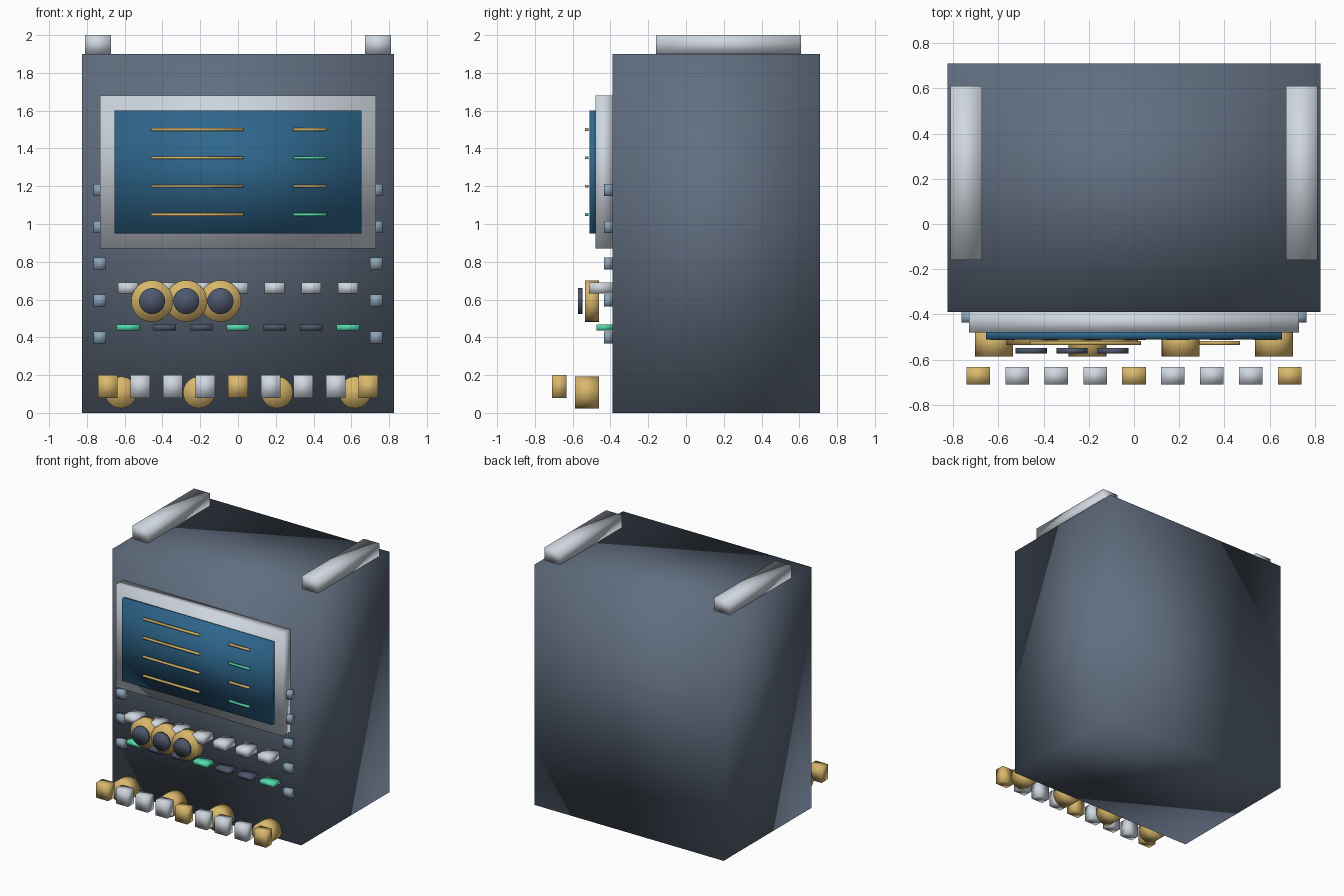
import bpy
from math import pi

cube = bpy.data.objects.get("Cube")
if cube:
    bpy.data.objects.remove(cube, do_unlink=True)


def srgb(c):
    return c / 12.92 if c <= 0.04045 else ((c + 0.055) / 1.055) ** 2.4


def material(name, r, g, b):
    m = bpy.data.materials.new(name)
    m.use_nodes = True
    col = [srgb(v / 255) for v in (r, g, b)] + [1]
    m.diffuse_color = col
    m.node_tree.nodes["Principled BSDF"].inputs["Base Color"].default_value = col
    return m


slate = material("slate", 97, 110, 128)
silver = material("silver", 208, 215, 224)
gold = material("gold", 218, 184, 108)
screen_blue = material("screen_blue", 46, 102, 140)
green = material("green", 84, 218, 172)
charcoal = material("charcoal", 78, 88, 108)
steel = material("steel", 140, 163, 182)


def finish(name, mat):
    ob = bpy.context.object
    ob.name = ob.data.name = name
    ob.data.materials.append(mat)
    bpy.ops.object.transform_apply(location=False, rotation=True, scale=True)
    bpy.ops.object.shade_smooth()


def box(name, mat, x, y, z):
    """Box from its (low, high) extents, with soft shading over its corners."""
    ext = (x, y, z)
    bpy.ops.mesh.primitive_cube_add(size=1, location=[(a + b) / 2 for a, b in ext])
    bpy.context.object.scale = [b - a for a, b in ext]
    finish(name, mat)


def disc(name, mat, x, z, radius, y):
    """Cylinder lying along y."""
    bpy.ops.mesh.primitive_cylinder_add(
        vertices=32, radius=radius, depth=y[1] - y[0],
        location=(x, (y[0] + y[1]) / 2, z), rotation=(pi / 2, 0, 0))
    finish(name, mat)


def span(centre, width):
    return centre - width / 2, centre + width / 2


# Cabinet, with a screen in a frame
FRONT = -0.39
box("cabinet", slate, (-0.826, 0.826), (FRONT, 0.71), (0, 1.9))
box("screen_frame", silver, (-0.73, 0.73), (-0.48, FRONT), (0.87, 1.68))
box("screen", screen_blue, (-0.655, 0.655), (-0.51, -0.475), (0.95, 1.6))

# Top rails and side bolts
for side, s in (("right", -1), ("left", 1)):
    box(f"top_rail_{side}", silver, span(s * 0.742, 0.138), (-0.16, 0.61), (1.9, 2))
    for i in range(5):
        box(f"bolt_{side}_{i}", steel, span(s * 0.731, 0.066), (-0.435, FRONT),
            span(0.4 + i * 0.195, 0.064))

# Lines of readout on the screen
for i in range(4):
    z = span(1.05 + i * 0.15, 0.014)
    box(f"long_line_{i}", gold, (-0.46, 0.03), (-0.535, -0.517), z)
    box(f"short_line_{i}", gold if i % 2 else green, (0.29, 0.468), (-0.535, -0.517), z)

# Row of keys with a row of lamps below
for i in range(7):
    x = (i - 3) * 0.194
    box(f"key_{i}", silver, span(x, 0.105), (-0.513, FRONT), (0.633, 0.69))
    box(f"lamp_{i}", charcoal if i % 3 else green, span(x, 0.12),
        (-0.475, FRONT), (0.437, 0.468))

# Dials
for i in range(3):
    x = -0.455 + i * 0.181
    disc(f"dial_{i}", gold, x, 0.592, 0.11, (-0.535, -0.46))
    disc(f"dial_cap_{i}", charcoal, x, 0.592, 0.069, (-0.573, -0.549))

# Rollers and blocks at the foot
for i in range(4):
    disc(f"roller_{i}", gold, (i - 1.5) * 0.413, 0.108, 0.084, (-0.587, -0.46))
for i in range(9):
    box(f"foot_block_{i}", silver if i % 4 else gold, span((i - 4) * 0.1725, 0.104),
        (-0.71, -0.633), (0.08, 0.2))
